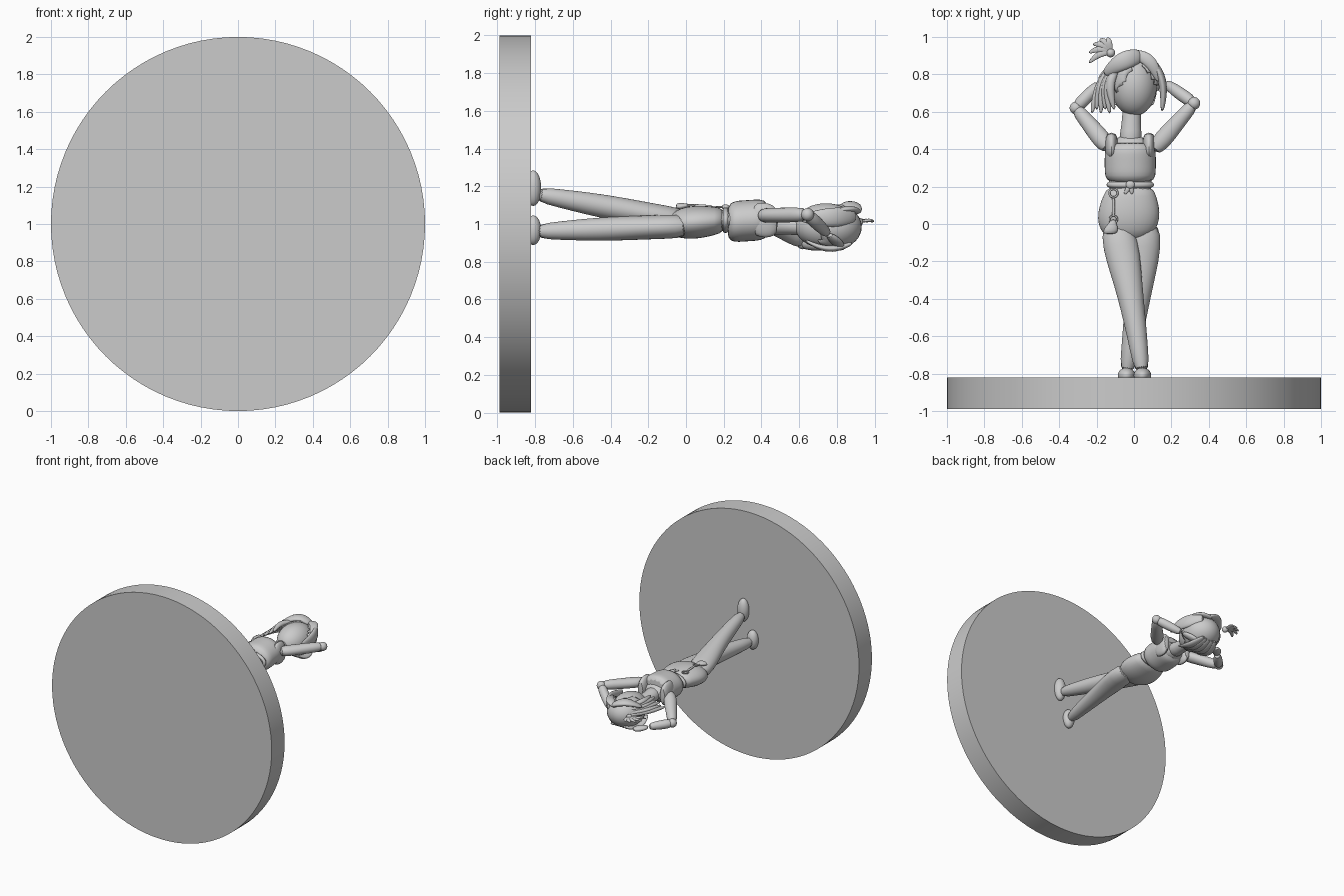
import bpy, bmesh, math
from mathutils import Vector, Matrix

default_cube = bpy.data.objects.get("Cube")
if default_cube:
    bpy.data.objects.remove(default_cube, do_unlink=True)

grey = bpy.data.materials.new("plain grey")
grey.use_nodes = True
colour = (0.6, 0.6, 0.6, 1)
grey.diffuse_color = colour
grey.node_tree.nodes["Principled BSDF"].inputs["Base Color"].default_value = colour


def finish(name, bm, subdivided=False):
    bmesh.ops.recalc_face_normals(bm, faces=bm.faces)
    mesh = bpy.data.meshes.new(name)
    bm.to_mesh(mesh)
    bm.free()
    mesh.materials.append(grey)
    part = bpy.data.objects.new(name, mesh)
    bpy.context.collection.objects.link(part)
    if subdivided:
        modifier = part.modifiers.new("rounding", 'SUBSURF')
        modifier.levels = modifier.render_levels = 1
    bpy.ops.object.select_all(action='DESELECT')
    part.select_set(True)
    bpy.context.view_layer.objects.active = part
    bpy.ops.object.shade_smooth_by_angle(angle=math.radians(50))
    return part


def limb(name, start, end, widths, flat=1.0, thickest=1.0, bend=(0, 0, 0), upright=False):
    """Skin of elliptical rings along a bowed line, one ring for each half width."""
    sides = 16
    start, end, bend = Vector(start), Vector(end), Vector(bend)
    last = len(widths) - 1
    bm = bmesh.new()
    loops = []
    for i, width in enumerate(widths):
        t = i / last
        centre = start.lerp(end, t) + bend * math.sin(math.pi * t)
        tangent = end - start + bend * math.pi * math.cos(math.pi * t)
        if upright:
            tangent = Vector((0, 1, 0))
        across = tangent.cross(Vector((0, 0, 1))).normalized()
        outward = across.cross(tangent).normalized()
        depth = min(width * flat, thickest)
        loop = []
        for k in range(sides):
            angle = math.tau * k / sides
            loop.append(bm.verts.new(centre + across * width * math.cos(angle)
                                     + outward * depth * math.sin(angle)))
        loops.append(loop)
    for lower, upper in zip(loops, loops[1:]):
        for k in range(sides):
            following = (k + 1) % sides
            bm.faces.new((lower[k], lower[following], upper[following], upper[k]))
    bm.faces.new(loops[0])
    bm.faces.new(loops[-1])
    return finish(name, bm, subdivided=True)


def lock(name, root, tip, width, bend=(0, 0, 0), flat=0.5):
    """Hair lock, full near the root and pointed at the tip."""
    steps = 7
    widths = [width * math.sin(math.pi * (i + 2) / (steps + 2)) for i in range(steps)]
    return limb(name, root, tip, widths, flat, bend=bend)


def ellipsoid_mesh(centre, radii):
    bm = bmesh.new()
    placing = Matrix.Translation(centre) @ Matrix.Diagonal((*radii, 1))
    bmesh.ops.create_uvsphere(bm, u_segments=32, v_segments=20, radius=1, matrix=placing)
    return bm


def ellipsoid(name, centre, radii):
    return finish(name, ellipsoid_mesh(centre, radii))


def ring(name, centre, radius):
    """Thin metal loop lying flat against the front of the body."""
    bpy.ops.mesh.primitive_torus_add(location=centre, major_radius=radius, minor_radius=radius / 4,
                                     major_segments=24, minor_segments=8)
    part = bpy.context.object
    part.name = name
    part.data.materials.append(grey)
    bpy.ops.object.shade_smooth()


# Round stand
bm = bmesh.new()
stand_place = Matrix.Translation((0, -0.906, 1)) @ Matrix.Rotation(math.pi / 2, 4, 'X')
bmesh.ops.create_cone(bm, cap_ends=True, segments=96, radius1=1, radius2=1, depth=0.168, matrix=stand_place)
finish("round_stand", bm)

# Crossed legs and feet
leg_widths = [0.08, 0.1, 0.085, 0.07, 0.06, 0.05, 0.04]
for name, hip, ankle, foot_shift, foot_length in (
        ("right", (-0.1, 0.02, 1.01), (0.045, -0.8, 1.16), 0.03, 0.094),
        ("left", (0.06, 0.02, 0.99), (-0.04, -0.8, 0.96), 0.007, 0.078)):
    limb(name + "_leg", hip, ankle, leg_widths, thickest=0.065, bend=(0.01, 0, 0))
    foot = Vector(ankle) + Vector((0, -0.01, foot_shift))
    ellipsoid(name + "_foot", foot, (0.047, 0.042, foot_length))

# Hips, waist and belt
body_x = -0.02
limb("hips", (-0.035, -0.09, 1), (body_x, 0.21, 1.02), [0.1, 0.155, 0.17, 0.165, 0.145, 0.12],
     flat=0.53, upright=True)
limb("waist", (body_x, 0.14, 1.02), (body_x, 0.3, 1.02), [0.115, 0.115, 0.12], flat=0.5, upright=True)
limb("belt", (body_x, 0.19, 1.02), (body_x, 0.23, 1.02), [0.12, 0.13, 0.13, 0.12], flat=0.53, upright=True)
knot = Vector((body_x, 0.21, 1.09))
ellipsoid("belt_knot", knot, (0.024, 0.022, 0.014))
for side, sideways in (("right", -0.03), ("left", 0.01)):
    lock(side + "_belt_end", knot, knot + Vector((sideways, -0.05, 0)), 0.013)

# Hanging charm: two loops, a cord and a pouch
charm = Vector((-0.11, 0.165, 1.09))
charm_end = Vector((-0.11, 0.025, 1.1))
ring("upper_charm_loop", charm, 0.022)
ring("lower_charm_loop", charm_end, 0.02)
limb("charm_cord", charm.lerp(charm_end, 0.15), charm_end.lerp(charm, 0.1), [0.008] * 4)
limb("pouch", (-0.13, -0.055, 1.09), charm_end, [0.035, 0.04, 0.034, 0.02, 0.012], flat=0.5, upright=True)

# Chest, loose sleeveless top and neck
limb("chest", (body_x, 0.25, 1.02), (body_x, 0.48, 1), [0.11, 0.13, 0.12, 0.07], flat=0.65, upright=True)
limb("sleeveless_top", (body_x, 0.215, 1.01), (body_x, 0.44, 1.025), [0.12, 0.14, 0.14, 0.14, 0.14, 0.12],
     flat=0.8, upright=True)
for side, sign in (("right", -1), ("left", 1)):
    strap_x = body_x + sign * 0.1
    limb(side + "_strap", (strap_x, 0.35, 1.025), (strap_x, 0.49, 1.015), [0.03, 0.035, 0.035, 0.025],
         flat=2.7, upright=True)
limb("neck", (body_x, 0.42, 1), (-0.01, 0.66, 0.98), [0.07, 0.055, 0.05, 0.05], flat=0.9, upright=True)


def arm(side, shoulder, elbow, hand):
    """Bent arm whose hand rests behind the head."""
    shoulder, elbow, hand = Vector(shoulder), Vector(elbow), Vector(hand)
    wrist = elbow.lerp(hand, 0.6)
    limb(side + "_upper_arm", shoulder, elbow, [0.04, 0.052, 0.046, 0.04, 0.035], thickest=0.04)
    ellipsoid(side + "_elbow", elbow, [0.034] * 3)
    limb(side + "_forearm", elbow, wrist, [0.034, 0.036, 0.033, 0.025])
    limb(side + "_hand", wrist, hand, [0.02, 0.035, 0.036, 0.02], flat=0.6)


arm("left", (0.1, 0.39, 1.045), (0.32, 0.645, 1.05), (0.06, 0.83, 0.875))
arm("right", (-0.13, 0.4, 1.02), (-0.31, 0.62, 0.9), (-0.1, 0.84, 0.875))

# Head and hair cap with an open face
ellipsoid("head", (0, 0.742, 0.99), (0.122, 0.165, 0.12))
bm = ellipsoid_mesh((0, 0.772, 0.985), (0.142, 0.16, 0.125))


def shows_face(point):
    return point.y < 0.7 or point.z > 1 and point.y < 0.87 - 1.5 * abs(point.x - 0.03)


bmesh.ops.delete(bm, geom=[v for v in bm.verts if shows_face(v.co)], context='VERTS')
cap = finish("hair_cap", bm)
cap.modifiers.new("thickness", 'SOLIDIFY').thickness = 0.012

# Fringe and side locks
lock("right_fringe", (0.04, 0.9, 1.06), (-0.16, 0.8, 1.06), 0.05, bend=(0, 0.02, 0.04))
lock("left_fringe", (0, 0.91, 1.06), (0.135, 0.76, 1.06), 0.035, bend=(0.02, 0.03, 0.02))
lock("left_side_lock", (0.07, 0.9, 1.04), (0.15, 0.6, 1.03), 0.024, bend=(0.04, 0.02, 0), flat=2.2)

strands = 6
for i in range(strands):
    spread = i / (strands - 1)
    depth = 1 + 0.07 * spread
    root = (-0.07 - 0.02 * spread, 0.88 - 0.05 * spread, depth)
    tip = (-0.225 + 0.12 * spread, 0.59 + 0.02 * (i % 2), depth)
    lock(f"right_side_strand_{i}", root, tip, 0.024, bend=(-0.03, 0.02, 0.01), flat=0.8)

# Hair falling behind the head
for i in range(-2, 3):
    x = 0.045 * i
    lock(f"back_lock_{i + 3}", (x / 2, 0.88, 0.9), (x, 0.63, 0.915), 0.035, bend=(x / 4, 0, -0.04))

# Tied tuft on top of the head
tie = Vector((-0.125, 0.915, 1.01))
ellipsoid("hair_tie", tie, [0.024] * 3)
for i in range(5):
    angle = math.radians(105 + 25 * i)
    direction = Vector((math.cos(angle), math.sin(angle), 0))
    lock(f"tuft_leaf_{i}", tie, tie + direction * (0.08 + 0.012 * i), 0.018, bend=(0, 0.02, 0.01))
